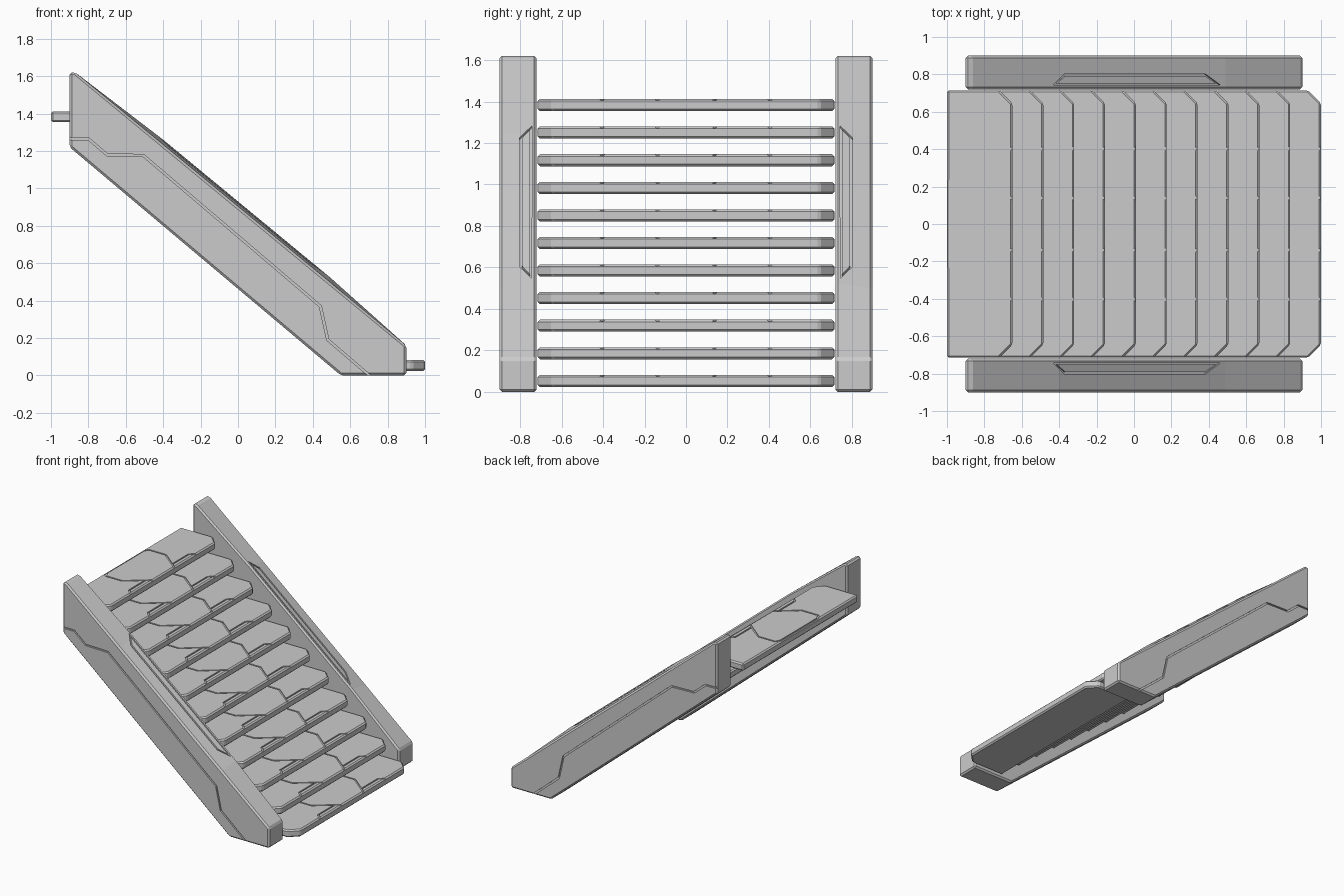
import bpy, bmesh
from mathutils import Vector

cube = bpy.data.objects.get("Cube")
if cube:
    bpy.data.objects.remove(cube)

# One plain material
GREY = (0.6, 0.6, 0.6, 1)
mat = bpy.data.materials.new("light grey")
mat.use_nodes = True
mat.diffuse_color = GREY
mat.node_tree.nodes["Principled BSDF"].inputs["Base Color"].default_value = GREY


def make_object(name, bm):
    bmesh.ops.recalc_face_normals(bm, faces=bm.faces)
    mesh = bpy.data.meshes.new(name)
    bm.to_mesh(mesh)
    bm.free()
    mesh.materials.append(mat)
    obj = bpy.data.objects.new(name, mesh)
    bpy.context.collection.objects.link(obj)
    return obj


def loft(name, ring_a, ring_b):
    """Solid between two matching outlines."""
    bm = bmesh.new()
    a = [bm.verts.new(p) for p in ring_a]
    b = [bm.verts.new(p) for p in ring_b]
    bm.faces.new(a)
    bm.faces.new(b)
    for i in range(len(a)):
        j = (i + 1) % len(a)
        bm.faces.new((a[i], a[j], b[j], b[i]))
    return make_object(name, bm)


def groove_cutter(points, normal, closed=False, width=0.012, depth=0.012):
    """Mitred strip that follows a path lying on a surface."""
    pts, n = [Vector(p) for p in points], Vector(normal).normalized()
    count = len(pts)
    spans = count if closed else count - 1
    sides = [(pts[(i + 1) % count] - pts[i]).normalized().cross(n).normalized()
             for i in range(spans)]
    bm, rings = bmesh.new(), []
    for i, p in enumerate(pts):
        before = sides[i - 1] if closed or i else sides[0]
        after = sides[i] if i < spans else sides[-1]
        mitre = (before + after).normalized()
        mitre *= width / 2 / max(mitre.dot(after), 0.4)
        rings.append([bm.verts.new(p + mitre * s + n * h)
                      for s, h in ((-1, -depth), (1, -depth), (1, 0.03), (-1, 0.03))])
    for i in range(spans):
        a, b = rings[i], rings[(i + 1) % count]
        for k in range(4):
            m = (k + 1) % 4
            bm.faces.new((a[k], a[m], b[m], b[k]))
    if not closed:
        bm.faces.new(rings[0])
        bm.faces.new(rings[-1])
    return make_object("groove_cutter", bm)


def finish(obj, bevel, cutters):
    """Soften the edges, cut the grooves and bake the result."""
    mod = obj.modifiers.new("edges", "BEVEL")
    mod.width, mod.segments, mod.limit_method = bevel, 1, "ANGLE"
    for cutter in cutters:
        mod = obj.modifiers.new("groove", "BOOLEAN")
        mod.object, mod.operation, mod.solver = cutter, "DIFFERENCE", "EXACT"
    bpy.context.view_layer.update()
    graph = bpy.context.evaluated_depsgraph_get()
    mesh = bpy.data.meshes.new_from_object(obj.evaluated_get(graph))
    obj.modifiers.clear()
    obj.data = mesh
    for cutter in cutters:
        bpy.data.objects.remove(cutter)


# Side rails: sloped slabs whose top swells slightly toward the steps
SWELL = 0.03
RAIL = [(-0.9, 1.62, 0), (-0.87, 1.62, 0), (-0.4, 1.232, 1), (0.49, 0.498, 1),
        (0.9, 0.16, 0), (0.9, 0, 0), (0.55, 0, 0), (-0.9, 1.22, 0)]
SEAM = [(-0.95, 1.265), (-0.8, 1.265), (-0.7, 1.18), (-0.505, 1.175),
        (0.44, 0.37), (0.48, 0.19), (0.72, -0.015)]
SLOT = [(-0.42, 0.748), (-0.37, 0.797), (0.38, 0.797), (0.45, 0.748)]


def rail_top(x, y):
    return 1.232 - (x + 0.4) * 0.825 + SWELL * (0.9 - y) / 0.18


for name, s in (("left_rail", 1), ("right_rail", -1)):
    # the front faces -y, so these sides are the back and front of the flight
    rail = loft("back_rail" if s > 0 else "front_rail",
                [(x, s * 0.9, z) for x, z, k in RAIL],
                [(x, s * 0.72, z + k * SWELL) for x, z, k in RAIL])
    seam = groove_cutter([(x, s * 0.9, z) for x, z in SEAM], (0, s, 0))
    slot = groove_cutter([(x, s * y, rail_top(x, y)) for x, y in SLOT],
                         (0.825, 0, 1), closed=True)
    finish(rail, 0.012, [seam, slot])

# Steps: one grooved board, repeated down the flight
TOP, THICK, DEPTH = 0.082, 0.058, 0.35
HALF = [(0, 0.715), (DEPTH - 0.07, 0.715), (DEPTH, 0.645)]
OUTLINE = HALF + [(x, -y) for x, y in reversed(HALF)]
PANEL = [(0.36, 0.125), (0.18, 0.27), (0.035, 0.27), (0.012, 0.23)]
BRANCH = [(0.31, 0.165), (0.31, 0.37), (0.36, 0.42)]

step = loft("step_1", [(x, y, TOP - THICK) for x, y in OUTLINE],
            [(x, y, TOP) for x, y in OUTLINE])
panel = PANEL + [(x, -y) for x, y in reversed(PANEL)]
paths = [panel] + [[(x, s * y) for x, y in BRANCH] for s in (1, -1)]
finish(step, 0.01, [groove_cutter([(x, y, TOP) for x, y in path], (0, 0, 1), depth=0.008)
                    for path in paths])

for i in range(11):
    board = step if i == 0 else bpy.data.objects.new(f"step_{i + 1}", step.data)
    if i:
        bpy.context.collection.objects.link(board)
    board.location = (0.65 - 0.165 * i, 0, 0.133 * i)
